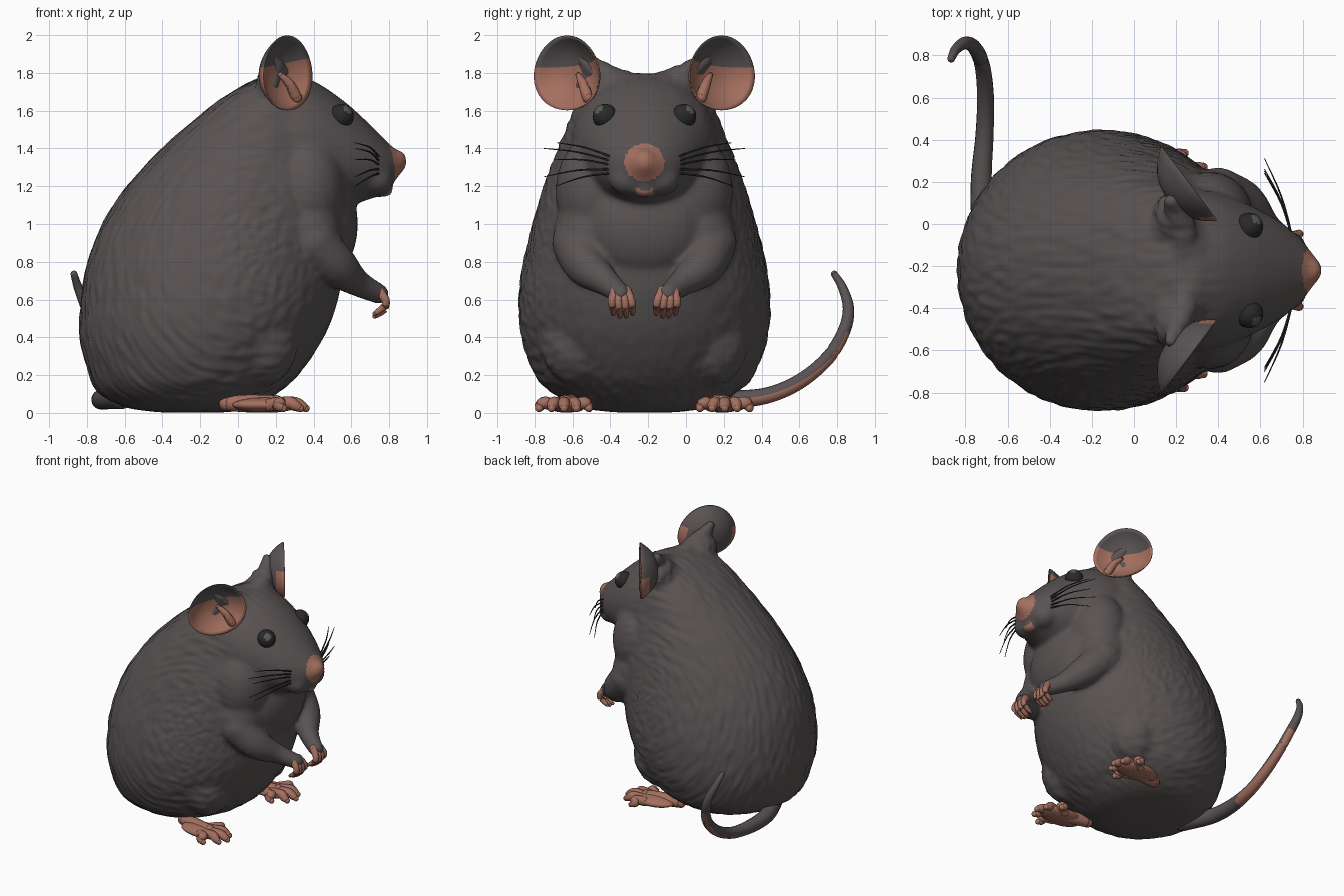
import bpy, bmesh, math
from mathutils import Vector, Matrix, noise

if "Cube" in bpy.data.objects:
    bpy.data.objects.remove(bpy.data.objects["Cube"])

CY = -0.22  # the animal's mirror plane; the tail swings out to +y


def material(name, rgb):
    m = bpy.data.materials.new(name)
    m.diffuse_color = (*rgb, 1)
    m.use_nodes = True
    m.node_tree.nodes["Principled BSDF"].inputs["Base Color"].default_value = m.diffuse_color
    return m


FUR = material("dark grey fur", (0.10, 0.085, 0.086))
PINK = material("dusky pink skin", (0.37, 0.16, 0.114))
BLACK = material("black eye", (0.022, 0.022, 0.022))
GLINT = material("grey eye glint", (0.10, 0.10, 0.10))


def spline(rows, steps=5):
    """Catmull-Rom through rows of numbers."""
    out = []
    for i in range(len(rows) - 1):
        a, b, c, d = (rows[max(0, min(len(rows) - 1, i + k))] for k in (-1, 0, 1, 2))
        for s in range(steps):
            t = s / steps
            out.append([0.5 * (2 * q + (r - p) * t + (2 * p - 5 * q + 4 * r - w) * t * t
                               + (3 * q - p - 3 * r + w) * t ** 3)
                        for p, q, r, w in zip(a, b, c, d)])
    return out + [list(rows[-1])]


def loft(bm, rings, n=16):
    """Skin a list of (centre, u axis, v axis) ellipses and cap the ends."""
    loops = [[bm.verts.new(c + u * math.cos(2 * math.pi * k / n) + v * math.sin(2 * math.pi * k / n))
              for k in range(n)] for c, u, v in rings]
    for a, b in zip(loops, loops[1:]):
        for k in range(n):
            bm.faces.new((a[k], a[(k + 1) % n], b[(k + 1) % n], b[k]))
    bm.faces.new(loops[0][::-1])
    bm.faces.new(loops[-1])


def ball(bm, centre, size):
    mat = Matrix.Translation(centre) @ Matrix.Diagonal((*size, 1))
    bmesh.ops.create_uvsphere(bm, u_segments=24, v_segments=14, radius=1, matrix=mat)


def tube(bm, rows, n=12, steps=4):
    """Round-ended tube through rows of x, y, z, radius."""
    pts = spline(rows, steps)
    rings = []
    for i, p in enumerate(pts):
        t = (Vector(pts[min(i + 1, len(pts) - 1)][:3]) - Vector(pts[max(i - 1, 0)][:3])).normalized()
        u = t.cross(Vector((0.31, 0.2, 0.93)) if abs(t.z) < 0.8 else Vector((1, 0, 0))).normalized()
        rings.append((Vector(p[:3]), u * p[3], t.cross(u) * p[3]))
    loft(bm, rings, n)
    for p in (pts[0], pts[-1]):
        ball(bm, p[:3], (p[3],) * 3)


def finish(name, bm, mats, rule=None):
    bmesh.ops.recalc_face_normals(bm, faces=bm.faces)
    for f in bm.faces:
        f.smooth = True
        if rule:
            f.material_index = rule(f.calc_center_median(), f.normal)
    me = bpy.data.meshes.new(name)
    bm.to_mesh(me)
    bm.free()
    for m in mats:
        me.materials.append(m)
    ob = bpy.data.objects.new(name, me)
    bpy.context.collection.objects.link(ob)
    return ob


# Body: horizontal rings (z, back x, front x, half width)
bm = bmesh.new()
body = [(0.003, -.42, -.05, .16), (.03, -.60, .07, .35), (.1, -.73, .20, .48), (.2, -.788, .32, .58),
        (.4, -.838, .455, .652), (.6, -.832, .53, .667), (.8, -.797, .56, .642), (1.0, -.718, .585, .592),
        (1.2, -.588, .575, .533), (1.4, -.405, .52, .458), (1.6, -.175, .45, .378), (1.7, -.035, .40, .318),
        (1.76, .08, .36, .26), (1.797, .17, .31, .13)]
loft(bm, [(Vector(((b + f) / 2, CY, z)), Vector(((f - b) / 2, 0, 0)), Vector((0, w, 0)))
          for z, b, f, w in spline(body)], 48)
# Head: upright rings (x, top z, bottom z, half width)
head = [(.08, 1.76, 1.0, .38), (.25, 1.797, 1.04, .39), (.4, 1.757, 1.06, .37), (.55, 1.66, 1.09, .31),
        (.68, 1.545, 1.125, .24), (.78, 1.445, 1.17, .165), (.84, 1.39, 1.24, .09), (.885, 1.36, 1.30, .035)]
loft(bm, [(Vector((x, CY, (t + b) / 2)), Vector((0, w, 0)), Vector((0, 0, (t - b) / 2)))
          for x, t, b, w in spline(head)], 40)
ball(bm, (.845, CY, 1.33), (.05, .06, .065))          # nose
ball(bm, (.765, CY, 1.18), (.06, .065, .04))          # lower lip
ball(bm, (.47, CY, 1.0), (.165, .32, .28))            # chest
for s in (1, -1):
    ball(bm, (.73, CY + s * .085, 1.24), (.095, .105, .09))    # cheek pads
    ball(bm, (.36, CY + s * .24, 1.18), (.21, .23, .30))       # thick neck
    ball(bm, (.35, CY + s * .29, .94), (.20, .19, .25))        # shoulders
    ball(bm, (.12, CY + s * .35, .38), (.20, .20, .24))        # haunches
    tube(bm, [(.24, CY + s * .08, 1.735, .07), (.23, CY + s * .2, 1.78, .07),
              (.195, CY + s * .295, 1.85, .052), (.175, CY + s * .33, 1.89, .04)])  # ear roots
    ball(bm, (.165, CY + s * .25, 1.73), (.07, .12, .11))
    tube(bm, [(.40, CY + s * .36, .90, .13), (.52, CY + s * .31, .78, .115),
              (.63, CY + s * .20, .69, .075), (.745, CY + s * .125, .63, .056)])  # arms
block = finish("body_block", bm, [])
mod = block.modifiers.new("merge", 'REMESH')
mod.mode, mod.voxel_size = 'VOXEL', 0.015
mod = block.modifiers.new("soften", 'SMOOTH')
mod.factor, mod.iterations = 0.5, 14
merged = bpy.data.meshes.new_from_object(block.evaluated_get(bpy.context.evaluated_depsgraph_get()))
bpy.data.objects.remove(block)

# Fur grooves that run along the curve of the back
bm = bmesh.new()
bm.from_mesh(merged)
bm.normal_update()
moves = []
for v in bm.verts:
    x, y, z = v.co.x - .15, v.co.y, v.co.z - .85
    flow = Vector((math.atan2(z, -x) * 4, math.hypot(x, z) * 27, y * 27))
    fade = max(0.0, min(1.0, (.55 - v.co.x) / .4)) * min(1.0, v.co.z / .1)
    moves.append(v.normal * noise.noise(flow) * .008 * fade)
for v, d in zip(bm.verts, moves):
    v.co += d


def body_colour(c, n):
    nose = (c - Vector((.87, CY, 1.335))).length < .115 and c.z > 1.22
    lip = c.x > .765 and 1.1 < c.z < 1.185 and abs(c.y - CY) < .045
    return int(nose or lip)


finish("body", bm, [FUR, PINK], body_colour)

for s, side in ((1, "left"), (-1, "right")):
    # Ears: cupped discs facing forward and outward, pink inside below a grey tip
    bm = bmesh.new()
    N, U, Z = Vector((.8, .6 * s, 0)), Vector((-.6, .8 * s, 0)), Vector((0, 0, 1))
    C = Vector((.265, CY + s * .412, 1.80))
    RN, AN = 10, 40

    def ear_point(r, a, back):
        wide = .215 - .02 * math.sin(a)
        depth = .10 * (1 - r ** 2.5) + back * .028 * (1 - .6 * r ** 3)
        return C + U * wide * r * math.cos(a) + Z * .198 * r * math.sin(a) - N * depth

    skins = []
    for back in (0, 1):
        rows = [[bm.verts.new(ear_point((i + 1) / RN, 2 * math.pi * k / AN, back)) for k in range(AN)]
                for i in range(RN)]
        tip = bm.verts.new(ear_point(0, 0, back))
        for k in range(AN):
            j = (k + 1) % AN
            faces = [bm.faces.new((tip, rows[0][k], rows[0][j]))]
            faces += [bm.faces.new((a[k], b[k], b[j], a[j])) for a, b in zip(rows, rows[1:])]
            for i, f in enumerate(faces):
                f.material_index = int(not back or i >= 8)
        skins.append(rows[-1])
    for k in range(AN):
        j = (k + 1) % AN
        bm.faces.new((skins[0][k], skins[1][k], skins[1][j], skins[0][j])).material_index = 1
    bmesh.ops.bisect_plane(bm, geom=bm.verts[:] + bm.edges[:] + bm.faces[:],
                           plane_co=(.14, 0, 1.83), plane_no=(-.2, 0, 1))
    for f in bm.faces:
        c = f.calc_center_median()
        if c.z > 1.83 + .2 * (c.x - .14):
            f.material_index = 0
    finish(side + "_ear", bm, [FUR, PINK])
    # Inner ear fold
    bm = bmesh.new()
    tube(bm, [(.31, CY + s * .30, 1.67, .03), (.275, CY + s * .325, 1.74, .026), (.225, CY + s * .35, 1.79, .014)])
    finish(side + "_ear_fold", bm, [PINK])

    # Eyes with a pale glint
    bm = bmesh.new()
    ball(bm, (.547, CY + s * .208, 1.57), (.066, .066, .066))
    g = Vector((.55, .55 * s, .63)).normalized()
    finish(side + "_eye", bm, [BLACK, GLINT], lambda c, n: int(n.dot(g) > .93))

    # Fingers curling down and back
    bm = bmesh.new()
    for k in range(4):
        y = CY + s * (.07 + .034 * k)
        e = .014 * abs(k - 1.5)
        tube(bm, [(.745, CY + s * (.095 + .02 * k), .645, .028), (.782, y, .595, .022),
                  (.772, y - s * .005, .54 + e, .02), (.725, y - s * .008, .505 + e, .013)], 10)
    finish(side + "_fingers", bm, [PINK])

    # Hind foot and toes
    bm = bmesh.new()
    tube(bm, [(-.06, CY + s * .37, .05, .04), (.06, CY + s * .39, .05, .048), (.2, CY + s * .42, .048, .046)])
    ball(bm, (.15, CY + s * .42, .042), (.18, .10, .04))
    for k in range(5):
        o = k - 2
        reach = .36 - .03 * o * o
        y = CY + s * (.425 + .062 * o)
        tube(bm, [(.17, CY + s * (.42 + .035 * o), .042, .035), ((reach + .21) / 2, y - s * .01 * o, .055, .032),
                  (reach - .03, y, .04, .03), (reach, y + s * .004 * o, .024, .02)], 10)
    finish(side + "_foot", bm, [PINK])

    # Whiskers
    bm = bmesh.new()
    for z0, z1, out in ((1.35, 1.43, .46), (1.33, 1.40, .53), (1.31, 1.34, .48), (1.29, 1.25, .53), (1.27, 1.20, .47)):
        tube(bm, [(.75, CY + s * .16, z0, .006), (.70, CY + s * (.17 + out) / 2, (z0 + z1) / 2 + .015, .0045),
                  (.62, CY + s * out, z1, .002)], 6)
    finish(side + "_whiskers", bm, [BLACK])

# Tail sweeping round to the side and curling up, pink along the middle underside
bm = bmesh.new()
tube(bm, [(-.62, -.20, .09, .07), (-.71, .0, .075, .056), (-.725, .2, .07, .05), (-.71, .42, .09, .043),
          (-.705, .6, .165, .04), (-.72, .75, .29, .037), (-.755, .835, .43, .034), (-.80, .86, .55, .03),
          (-.845, .83, .66, .024), (-.868, .785, .735, .018)], 16, 6)
finish("tail", bm, [FUR, PINK], lambda c, n: int(.3 < c.y and c.z < .42 and n.z - n.y * .4 < -.1 and n.x > -.8))
